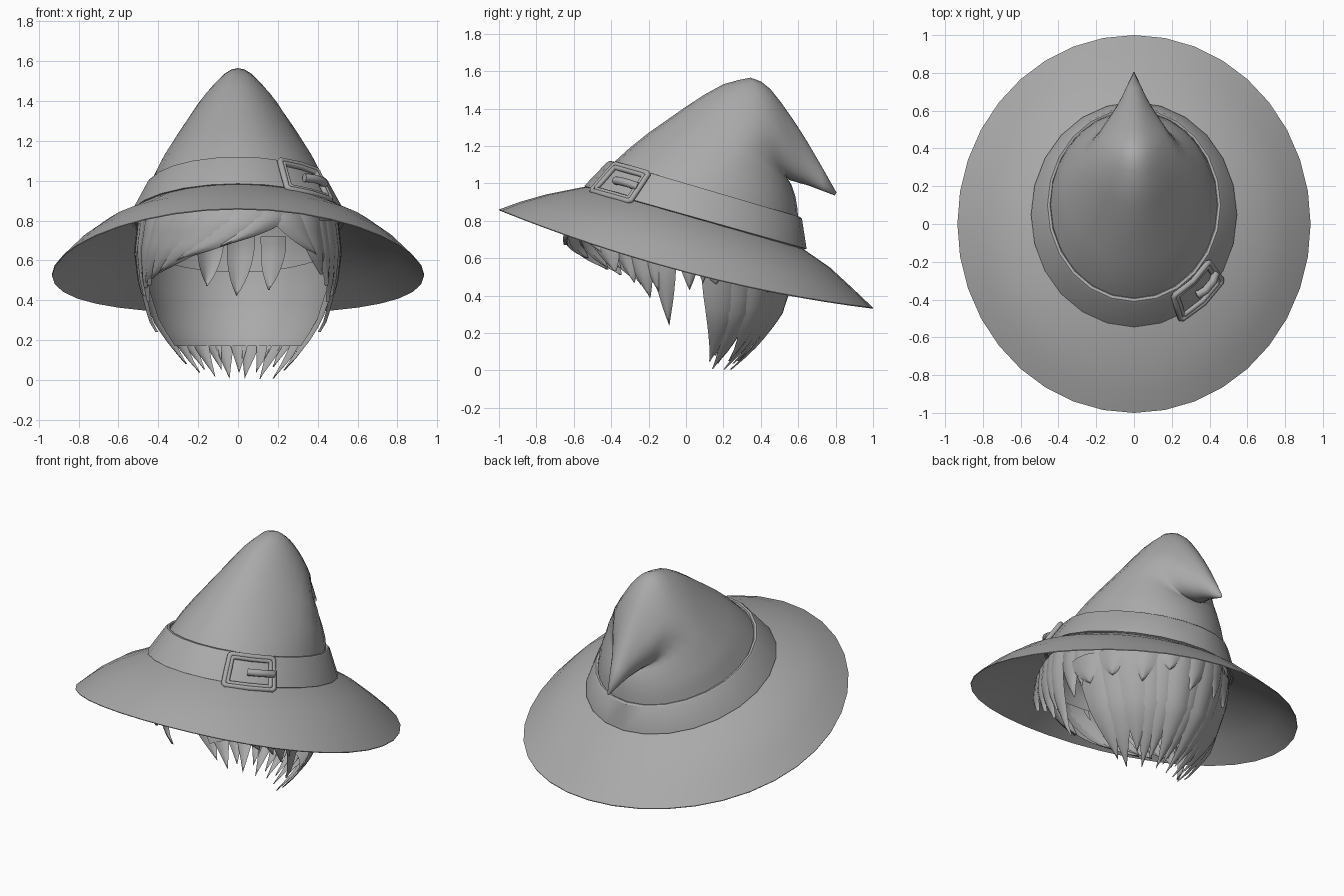
import bpy, bmesh, math, random
from mathutils import Vector

if "Cube" in bpy.data.objects:
    bpy.data.objects.remove(bpy.data.objects["Cube"])

random.seed(4)
grey = bpy.data.materials.new("plain_grey")
grey.diffuse_color = (0.4, 0.4, 0.4, 1)
grey.use_nodes = True
grey.node_tree.nodes["Principled BSDF"].inputs["Base Color"].default_value = grey.diffuse_color


def make(name, rows, closed=True, cap=False, smooth=50):
    """Skin a list of point rows into one surface."""
    bm = bmesh.new()
    vr = [[bm.verts.new(p) for p in r] for r in rows]
    n = len(rows[0])
    for a, b in zip(vr, vr[1:]):
        for i in range(n if closed else n - 1):
            j = (i + 1) % n
            bm.faces.new((a[i], a[j], b[j], b[i]))
    if cap:
        bm.faces.new(vr[-1])
    bmesh.ops.remove_doubles(bm, verts=bm.verts, dist=0.0005)
    bmesh.ops.recalc_face_normals(bm, faces=bm.faces)
    me = bpy.data.meshes.new(name)
    bm.to_mesh(me)
    bm.free()
    me.materials.append(grey)
    me.shade_smooth()
    me.set_sharp_from_angle(angle=math.radians(smooth))
    ob = bpy.data.objects.new(name, me)
    bpy.context.collection.objects.link(ob)
    return ob


def ring_point(ring, t, pinch=0):
    """Tilted oval: front y,z / back y,z / half width / side droop; pinch narrows the front."""
    fy, fz, by, bz, hw, droop = ring
    s, c = math.sin(t), math.cos(t)
    return Vector((hw * c * (1 - pinch * max(0, -s)), (fy + by) / 2 + (by - fy) / 2 * s,
                   (fz + bz) / 2 + (bz - fz) / 2 * s - droop * c * c))


def loft(name, rings, n, pinch=0, **kw):
    return make(name, [[ring_point(r, 2 * math.pi * i / n - math.pi / 2,
                                   pinch * min(1, max(0, (r[1] - 1.09) / .35)))
                        for i in range(n)] for r in rings], **kw)


# Brim: wide, tilted, drooping at the sides
loft("brim", [(-.50, .985, .60, .665, .50, 0), (-.55, .98, .64, .64, .54, 0),
              (-.75, .94, .77, .55, .69, 0), (-.89, .90, .90, .43, .82, .02),
              (-1, .86, 1, .335, .935, .07), (-.998, .855, .998, .33, .933, .07),
              (-.88, .893, .89, .425, .815, .02), (-.74, .932, .76, .545, .683, 0),
              (-.54, .97, .63, .633, .533, 0)], 36)

# Pointed crown folding over to the back
loft("crown", [(-.50, .985, .60, .665, .50, 0), (-.41, 1.09, .60, .81, .445, 0),
               (-.30, 1.19, .595, .87, .42, 0), (-.2, 1.27, .585, .93, .385, 0),
               (0, 1.41, .565, .99, .32, 0), (.1, 1.475, .55, 1.015, .285, 0),
               (.2, 1.53, .54, 1.03, .25, 0), (.28, 1.552, .54, 1.03, .225, 0),
               (.345, 1.565, .55, 1.02, .20, 0), (.40, 1.545, .56, 1.015, .18, 0),
               (.45, 1.505, .58, 1.01, .16, 0), (.51, 1.43, .61, 1.0, .13, 0),
               (.58, 1.33, .65, .99, .095, 0), (.65, 1.22, .69, .975, .065, 0),
               (.72, 1.10, .73, .96, .04, 0), (.805, .95, .795, .935, .004, 0)],
     28, pinch=.27, cap=True, smooth=80)

# Band with a rolled top edge
BAND_LOW = (-.545, .985, .645, .65, .545, 0)
BAND_TOP = (-.425, 1.11, .62, .81, .467, 0)
loft("band", [(-.52, .97, .62, .645, .52, 0), BAND_LOW, BAND_TOP,
              (-.41, 1.12, .61, .82, .458, 0), (-.395, 1.118, .597, .818, .445, 0),
              (-.39, 1.10, .59, .80, .435, 0)], 24, smooth=35)


# Buckle: frame and prong laid on the band
def on_band(t, h, off):
    lo, hi = ring_point(BAND_LOW, t), ring_point(BAND_TOP, t)
    p = lo.lerp(hi, h)
    out = Vector((p.x, p.y - .06, .25)).normalized()
    return p + out * off


def tube(name, pts, radius, cyclic):
    cu = bpy.data.curves.new(name, 'CURVE')
    cu.dimensions = '3D'
    cu.bevel_depth = radius
    cu.bevel_resolution = 2
    cu.use_fill_caps = True
    sp = cu.splines.new('POLY')
    sp.points.add(len(pts) - 1)
    for q, p in zip(sp.points, pts):
        q.co = (*p, 1)
    sp.use_cyclic_u = cyclic
    cu.materials.append(grey)
    ob = bpy.data.objects.new(name, cu)
    bpy.context.collection.objects.link(ob)


T = math.radians(-49)
corners = [(-.26, -.04), (-.24, -.1), (0, -.1), (.24, -.1), (.26, -.04), (.26, .45),
           (.26, .96), (.24, 1.02), (0, 1.02), (-.24, 1.02), (-.26, .96), (-.26, .45)]
tube("buckle_frame", [on_band(T + a, h, .012) for a, h in corners], .016, True)
tube("buckle_frame_inner", [on_band(T + a * .87, .46 + (h - .46) * .82, .01)
                            for a, h in corners], .014, True)
tube("buckle_prong", [on_band(T + a, .46, o) for a, o in
                      ((.25, .02), (.17, .035), (.06, .035), (-.03, .02))], .022, False)

# Hair lies on an oval whose size follows height
SIZE = [(0, .42), (.1, .60), (.2, .74), (.3, .85), (.5, .95), (.65, .98), (.8, .95),
        (.9, .87), (1.0, .72), (1.1, .48), (1.17, .2), (1.2, 0)]


def hair_point(t, z, off=0):
    z = min(max(0, z), 1.2)
    for (z0, s0), (z1, s1) in zip(SIZE, SIZE[1:]):
        if z <= z1:
            s = s0 + (s1 - s0) * (z - z0) / (z1 - z0)
            break
    s *= 1 + off
    return Vector((.52 * s * math.cos(t), -.03 + .62 * s * math.sin(t), z))


# Scalp under the hat, longer at the back
rows = []
for k in range(13):
    row = []
    for i in range(32):
        t = 2 * math.pi * i / 32
        low = .68 - .14 * math.sin(t)
        row.append(hair_point(t, low + (1.2 - low) * k / 12, -.04))
    rows.append(row)
make("hair_cap", rows, smooth=80)


def strand(name, a0, a1, top, tip, width, off=0.0, blunt=2.6):
    """Curved, bulged lock tapering to a point; angles in degrees."""
    rows = []
    for k in range(12):
        s = 1 - (1 - k / 11) ** 1.4
        z = top + (tip - top) * s
        a = a0 + (a1 - a0) * s ** 1.5
        w = width * (1 - s ** blunt) + .05
        rows.append([hair_point(math.radians(a + w * u), z, off + .035 * (1 - u * u))
                     for u in (-1, -.5, 0, .5, 1)])
    make(name, rows, closed=False, smooth=60)


# Continuous sheet behind the long locks
make("back_hair", [[hair_point(math.radians(a + (90 - a) * .16 * (1 - k / 6)), .17 + .07 * k, -.02)
                    for a in range(15, 170, 5)] for k in range(7)], closed=False, smooth=80)

# Long back curtain
for i in range(13):
    a = 20 + 140 * i / 12
    edge = abs(i - 6) / 6
    tip = (.0 if i % 2 else .035) + .05 * edge * random.random()
    strand("back_lock", a, a + (90 - a) * .16 + random.uniform(-2, 2), .70, tip, 10.5,
           random.uniform(-.02, .02), 4.5)

# Shorter upper layer at the back, and a few inner locks in front of it
for i in range(9):
    a = 16 + 148 * i / 8
    strand("upper_back_lock", a, a + random.uniform(-4, 4), .64,
           random.uniform(.40, .52), 9, .02)
for a, tip in ((66, .45), (88, .42), (108, .47)):
    strand("inner_lock", a, a + 3, .72, tip, 9, -.12)

# Side locks, mirrored: angle, end angle, tip height, width
for side in (1, -1):
    for a, b, tip, w in ((-9, -7, .24, 7), (-23, -17, .39, 8), (-32, -25, .47, 7),
                         (4, 5, .43, 7), (13, 12, .47, 7), (-15, -12, .42, 7)):
        a, b = (a, b) if side > 0 else (180 - a, 180 - b)
        strand("side_lock", a, b, .80, tip, w, -.01)

# Swept fringe
for a, b, tip, w in ((-80, -126, .60, 20), (-100, -140, .54, 18), (-120, -148, .51, 15),
                     (-138, -155, .49, 11), (-66, -100, .67, 14),
                     (-60, -42, .63, 13), (-46, -35, .53, 11), (-150, -159, .46, 9)):
    strand("fringe_lock", a, b, .88, tip, w, .01, 3)
